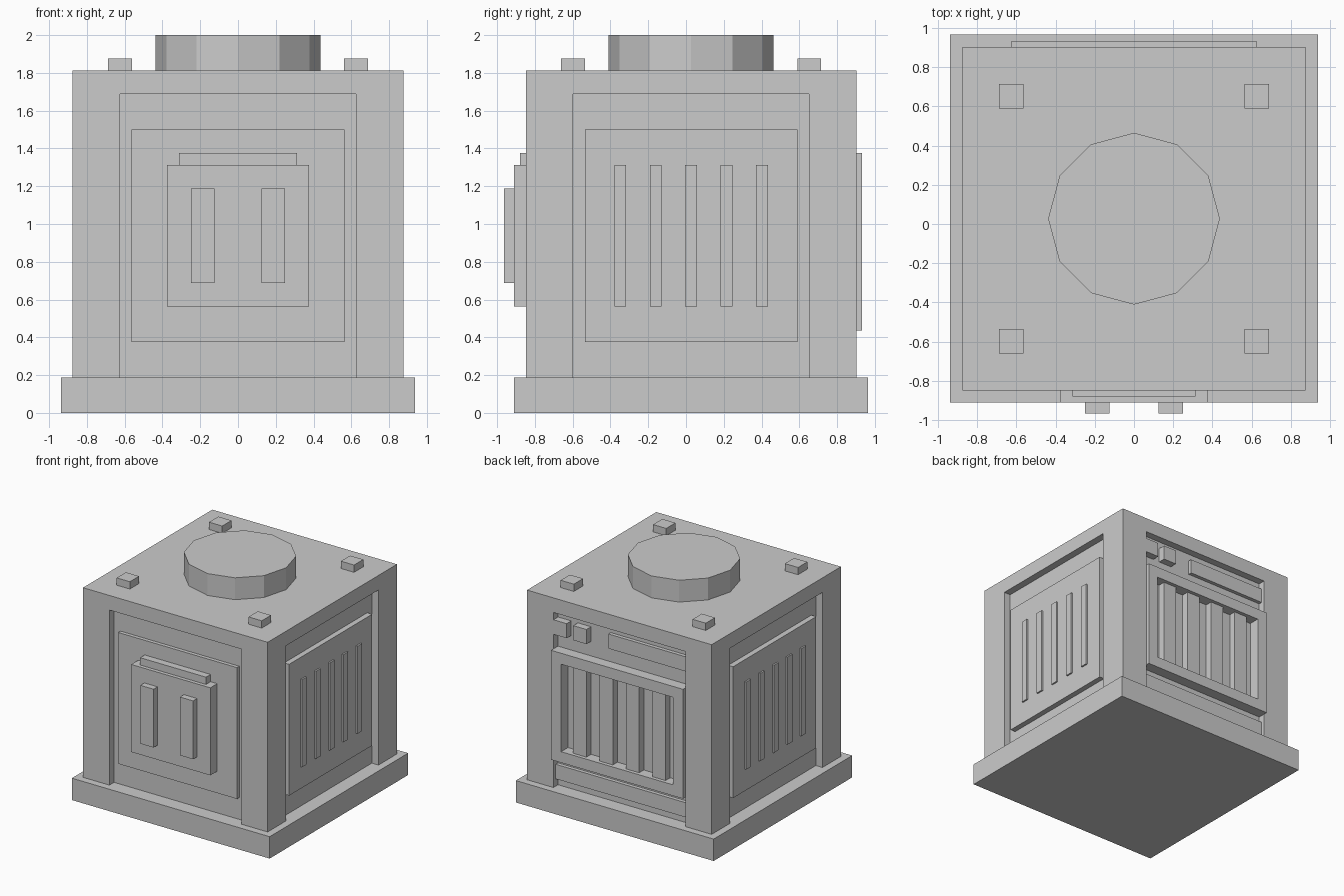
import bpy, bmesh, math

if "Cube" in bpy.data.objects:
    bpy.data.objects.remove(bpy.data.objects["Cube"])

CY = 0.027          # depth centre of the body (front parts stick out further)
H = 0.875           # half width of the body
F, B = CY - H, CY + H   # front and back planes of the body
R = 0.0625          # depth of the recess on every side

grey = bpy.data.materials.new("plain_grey")
grey.diffuse_color = (0.6, 0.6, 0.6, 1)
grey.use_nodes = True
grey.node_tree.nodes["Principled BSDF"].inputs["Base Color"].default_value = grey.diffuse_color


def finish(name, bm):
    me = bpy.data.meshes.new(name)
    bmesh.ops.recalc_face_normals(bm, faces=bm.faces)
    bm.to_mesh(me)
    bm.free()
    me.materials.append(grey)
    ob = bpy.data.objects.new(name, me)
    bpy.context.collection.objects.link(ob)
    return ob


def box(name, x, y, z):
    """Box from (min, max) pairs."""
    bm = bmesh.new()
    bmesh.ops.create_cube(bm, size=1)
    for v in bm.verts:
        for i, (a, b) in enumerate((x, y, z)):
            v.co[i] = (a + b) / 2 + v.co[i] * (b - a)
    return finish(name, bm)


# base and body: recessed core, corner posts, top slab
box("base", (-0.9375, 0.9375), (CY - 0.9375, CY + 0.9375), (0, 0.1875))
box("core", (-H + R, H - R), (F + R, B - R), (0.1875, 1.6875))
box("top_slab", (-H, H), (F, B), (1.6875, 1.8125))
for sx in (-1, 1):
    for sy in (-1, 1):
        px = sorted((sx * 0.625, sx * H))
        py = sorted((CY + sy * 0.625, CY + sy * H))
        box("corner_post", px, py, (0.1875, 1.6875))
        # small studs on the roof
        sxr = sorted((sx * 0.5625, sx * 0.6875))
        syr = sorted((CY + sy * 0.5625, CY + sy * 0.6875))
        box("roof_stud", sxr, syr, (1.8125, 1.875))

# twelve-sided cap
bm = bmesh.new()
bmesh.ops.create_cone(bm, cap_ends=True, segments=12, radius1=0.4375,
                      radius2=0.4375, depth=0.1875)
bmesh.ops.translate(bm, verts=bm.verts, vec=(0, CY, 1.90625))
finish("round_cap", bm)

# front panel, hatch, lip and two handles
box("front_panel", (-0.5625, 0.5625), (F + 0.031, F + R), (0.375, 1.5))
box("hatch", (-0.375, 0.375), (-0.9105, F + 0.031), (0.5625, 1.3125))
box("hatch_lip", (-0.3125, 0.3125), (F - 0.031, F + 0.031), (1.3125, 1.375))
for s in (-1, 1):
    box("handle", sorted((s * 0.125, s * 0.25)), (-0.9645, -0.9105), (0.6875, 1.1875))

# side panels with five slats each
for s in (-1, 1):
    box("side_panel", sorted((s * (H - R), s * (H - 0.0156))),
        (CY - 0.5625, CY + 0.5625), (0.375, 1.5))
    for i in range(-2, 3):
        y = CY + i * 0.1875
        box("side_slat", sorted((s * (H - 0.0156), s * (H - 0.002))),
            (y - 0.03125, y + 0.03125), (0.5625, 1.3125))

# back grille: frame and four fins
T = 0.094
gy = (B - R, B + 0.031)
for z in ((0.4375, 0.4375 + T), (1.375 - T, 1.375)):
    box("grille_rail", (-0.625, 0.625), gy, z)
for s in (-1, 1):
    box("grille_stile", sorted((s * (0.625 - T), s * 0.625)), gy,
        (0.4375 + T, 1.375 - T))
for x in (-0.375, -0.125, 0.125, 0.375):
    box("grille_fin", (x - 0.0625, x + 0.0625), (B - R, B),
        (0.4375 + T, 1.375 - T))

# back plates and two buttons
box("upper_back_plate", (-0.625, 0.125), (B - R, B - 0.031), (1.5, 1.625))
box("lower_back_plate", (-0.625, 0.625), (B - R, B - 0.031), (0.25, 0.375))
for x in (0.3125, 0.5):
    box("back_button", (x, x + 0.125), (B - R, B), (1.5, 1.625))
